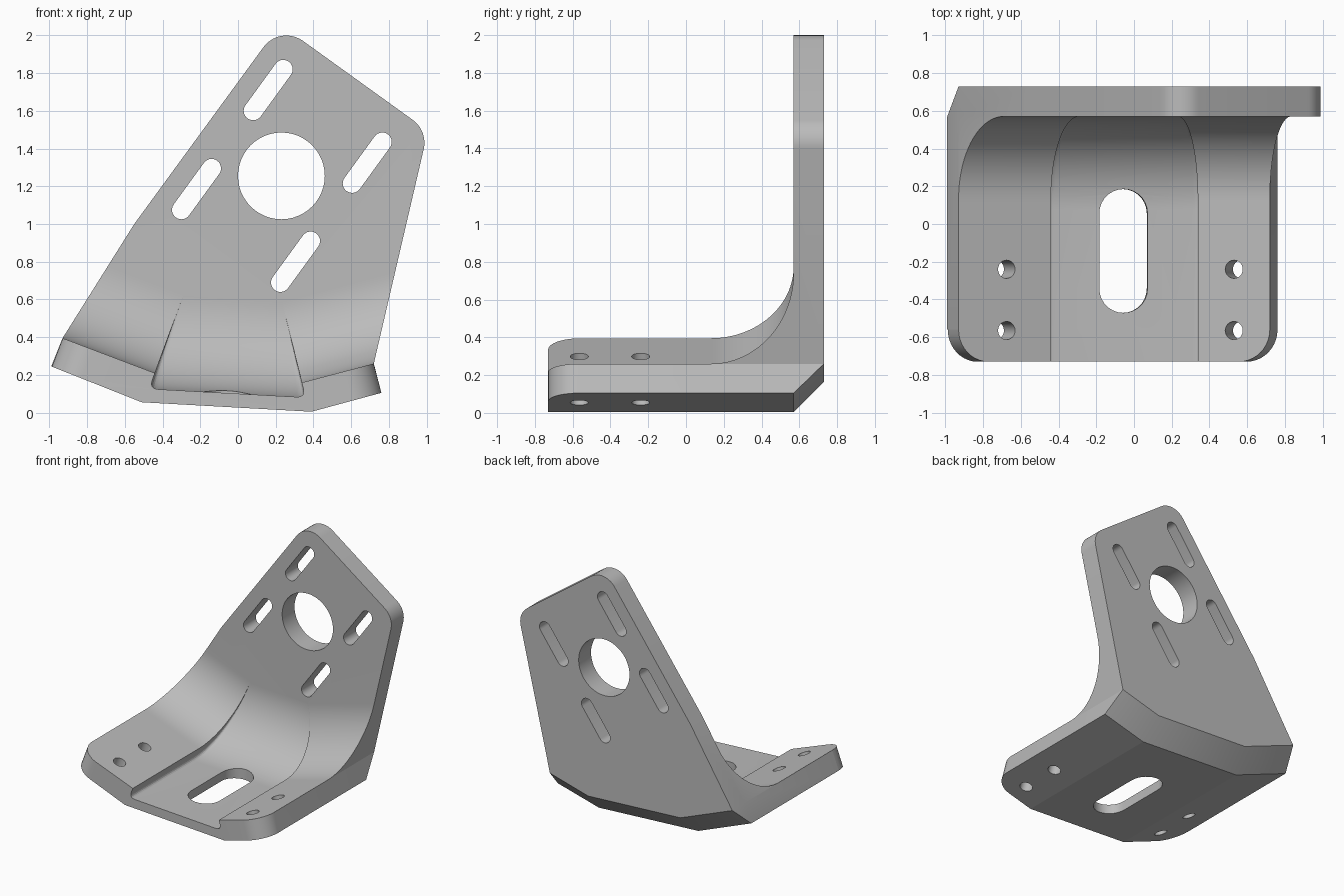
import bpy, bmesh, math
from mathutils import Vector, Matrix

cube = bpy.data.objects.get("Cube")
if cube:
    bpy.data.objects.remove(cube)

FRONT, WALL, BACK = -0.73, 0.57, 0.73

steel = bpy.data.materials.new("steel_grey")
steel.use_nodes = True
grey = (0.5, 0.5, 0.5, 1)
steel.diffuse_color = grey
steel.node_tree.nodes["Principled BSDF"].inputs["Base Color"].default_value = grey


def loft(bm, sections):
    """Skin equal-length closed sections and cap both ends."""
    rings = [[bm.verts.new(p) for p in s] for s in sections]
    n = len(rings[0])
    for a, b in zip(rings, rings[1:]):
        for i in range(n):
            j = (i + 1) % n
            bm.faces.new((a[i], a[j], b[j], b[i]))
    bm.faces.new(rings[0])
    bm.faces.new(rings[-1])


def finish(bm, name):
    bmesh.ops.remove_doubles(bm, verts=bm.verts, dist=0.0005)
    bmesh.ops.recalc_face_normals(bm, faces=bm.faces)
    mesh = bpy.data.meshes.new(name)
    bm.to_mesh(mesh)
    bm.free()
    ob = bpy.data.objects.new(name, mesh)
    mesh.materials.append(steel)
    bpy.context.collection.objects.link(ob)
    return ob


def prism(bm, points, matrix, depth):
    loft(bm, [[matrix @ Vector((x, y, d)) for x, y in points] for d in (-depth, depth)])


def frame(origin, u, v):
    u, v = Vector(u).normalized(), Vector(v).normalized()
    m = Matrix((u, v, u.cross(v))).transposed().to_4x4()
    m.translation = origin
    return m


def arc(cx, cy, r, a0, a1, n):
    return [(cx + r * math.cos(math.radians(a0 + (a1 - a0) * i / n)),
             cy + r * math.sin(math.radians(a0 + (a1 - a0) * i / n))) for i in range(n + 1)]


def capsule(half, r):
    return arc(half, 0, r, -90, 90, 14) + arc(-half, 0, r, 90, 270, 14)


def circle(r):
    return arc(0, 0, r, 0, 360, 48)[:-1]


def rounded(prev, corner, nxt, r, n=10):
    """Arc that replaces a polygon corner."""
    p, c, q = Vector(prev), Vector(corner), Vector(nxt)
    a, b = (p - c).normalized(), (q - c).normalized()
    half = a.angle(b) / 2
    centre = c + (a + b).normalized() * r / math.sin(half)
    s, e = c + a * r / math.tan(half) - centre, c + b * r / math.tan(half) - centre
    total = s.angle(e)
    return [tuple(centre + (s * math.sin(total * (1 - i / n)) + e * math.sin(total * i / n))
                  / math.sin(total)) for i in range(n + 1)]


def meet(p, d, q, e):
    """Where line p + d meets line q + e."""
    return p + d * ((q - p).cross(e) / d.cross(e))


# Body: front outline swept backwards, bottom rim chamfered at the back
left_edge, right_edge = (-0.93, 0.395), (0.72, 0.26)
kink, peak, shoulder = (-0.55, 1.0), (0.223, 2.058), (1.007, 1.494)
upper = ([right_edge] + rounded(right_edge, shoulder, peak, 0.15)
         + rounded(shoulder, peak, kink, 0.15) + [kink, left_edge])
under = [(-0.99, 0.245), (-0.51, 0.055), (0.39, 0.005), (0.76, 0.105)]
under_back = [left_edge, (-0.46, 0.21), (0.375, 0.165), right_edge]
bm = bmesh.new()
loft(bm, [[(x, y, z) for x, z in upper + low]
          for y, low in ((FRONT, under), (WALL, under), (BACK, under_back))])
body = finish(bm, "angle_bracket")

# Space above the base: two tilted wings, a sunken channel, swept into the wall
wing_l, dir_l = Vector(left_edge), Vector((0.935, -0.354))
wing_r, dir_r = Vector(right_edge), Vector((-0.967, -0.255))
side_l, up_l = Vector((-0.455, 0.17)), Vector((0.343, 0.939))
side_r, up_r = Vector((0.343, 0.14)), Vector((-0.238, 0.971))
floor, dir_f = Vector((-0.39, 0.122)), Vector((0.9985, -0.055))


def rise(y, r):
    t = max(0, y - (WALL - r))
    return r - math.sqrt(max(0, r * r - t * t))


def soft_corner(corner, a, b, size):
    p, q = corner + a * size, corner + b * size
    return [p.lerp(corner, t / 6).lerp(corner.lerp(q, t / 6), t / 6) for t in range(7)]


def section(y):
    h, hf = rise(y, 0.44), rise(y, 0.495)
    pl = wing_l + Vector((0.354, 0.935)) * h
    pr = wing_r + Vector((-0.255, 0.967)) * h
    pf = floor + Vector((0.055, 0.9985)) * hf
    top_l, top_r = meet(pl, dir_l, side_l, up_l), meet(pr, dir_r, side_r, up_r)
    low_l, low_r = meet(pf, dir_f, side_l, up_l), meet(pf, dir_f, side_r, up_r)
    size_l = min(0.05, 0.6 * (top_l - low_l).length)
    size_r = min(0.05, 0.6 * (top_r - low_r).length)
    pts = [pl - dir_l * 0.3, top_l]
    pts += soft_corner(low_l, up_l, dir_f, size_l)
    pts += soft_corner(low_r, -dir_f, up_r, size_r)
    pts += [top_r, pr - dir_r * 0.5, Vector((1.3, 2.5)), Vector((-1.3, 2.5))]
    return [(p.x, y, p.y) for p in pts]


bm = bmesh.new()
steps = 28
ys = [FRONT - 0.1] + [WALL - 0.495 * (1 - math.sin(math.pi / 2 * i / steps))
                      for i in range(steps + 1)]
loft(bm, [section(y) for y in ys])
hollow = finish(bm, "hollow_cutter")

# Rounded front corners of the base
bm = bmesh.new()
r = 0.17
shape = arc(-r, r, r, -90, 0, 10) + [(0.1, r), (0.1, -0.1), (-r, -0.1)]
for edge, along in ((wing_l, -dir_l), (wing_r, -dir_r)):
    prism(bm, shape, frame((edge.x, FRONT, edge.y), (along.x, 0, along.y), (0, 1, 0)), 0.3)
corners = finish(bm, "corner_cutter")

# Holes: motor opening and slanted slots in the wall, slot and bolt holes in the base
bm = bmesh.new()
slant = (0.588, 0, 0.809)
prism(bm, circle(0.23), frame((0.23, 0.65, 1.255), (1, 0, 0), (0, 0, 1)), 0.2)
for x, z in ((0.16, 1.71), (0.685, 1.325), (-0.22, 1.185), (0.305, 0.8)):
    prism(bm, capsule(0.136, 0.05), frame((x, 0.65, z), slant, (-0.809, 0, 0.588)), 0.2)
prism(bm, capsule(0.2, 0.128),
      frame((-0.058, -0.143, 0.07), (0, 1, 0), (dir_f.x, 0, dir_f.y)), 0.2)
for x, z, d in ((-0.675, 0.3, dir_l), (0.53, 0.21, dir_r)):
    for y in (-0.24, -0.565):
        prism(bm, circle(0.048), frame((x, y, z), (d.x, 0, d.y), (0, 1, 0)), 0.3)
holes = finish(bm, "hole_cutter")

# Cut the body and tidy up
bpy.ops.object.select_all(action='DESELECT')
body.select_set(True)
bpy.context.view_layer.objects.active = body
for cutter in (hollow, corners, holes):
    cutter.hide_render = True
    mod = body.modifiers.new(cutter.name, 'BOOLEAN')
    mod.operation, mod.solver, mod.object = 'DIFFERENCE', 'EXACT', cutter
    bpy.ops.object.modifier_apply(modifier=mod.name)
    bpy.data.objects.remove(cutter)
bpy.ops.object.shade_smooth_by_angle(angle=math.radians(14))
